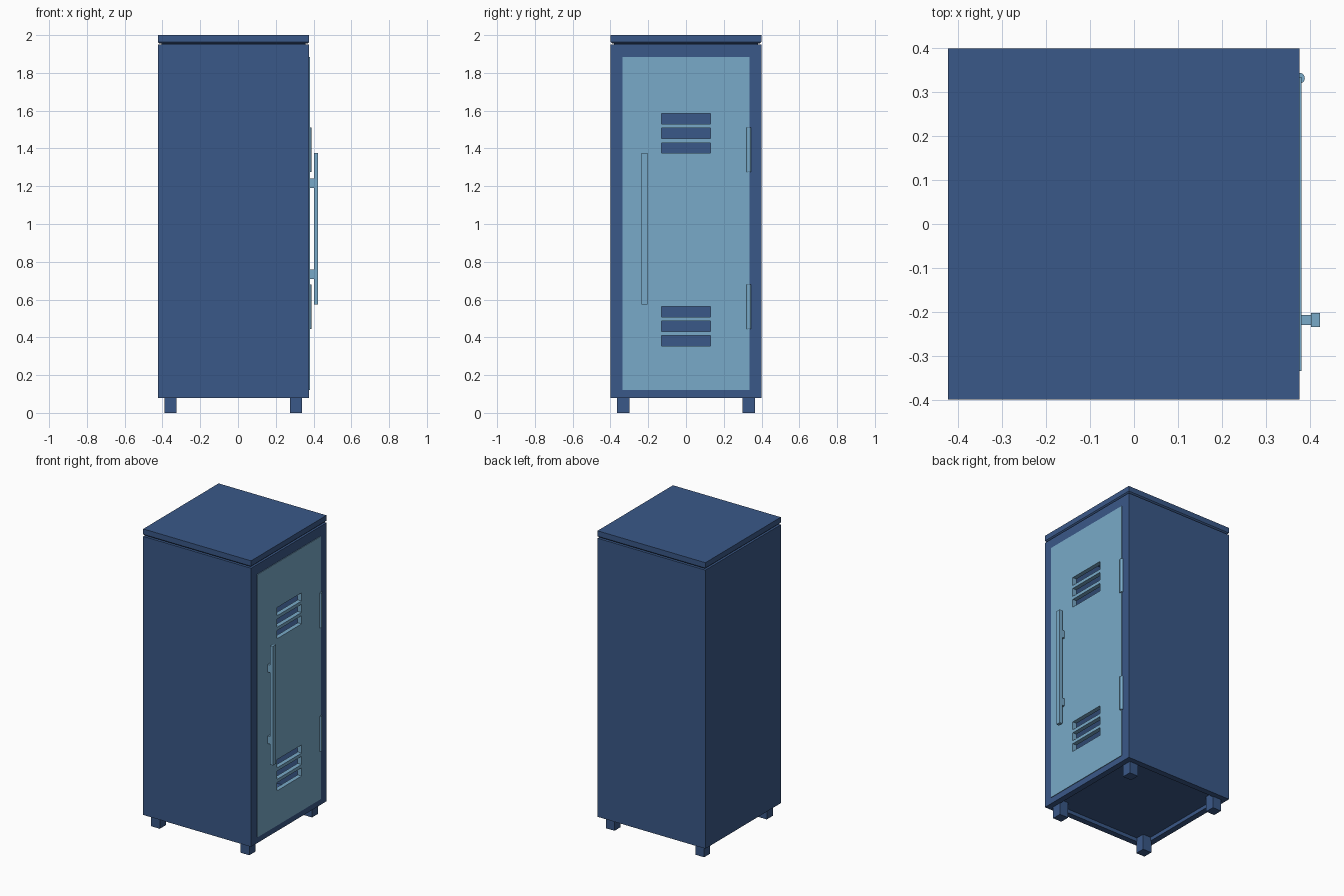
import bpy, bmesh
from mathutils import Matrix, Vector

if "Cube" in bpy.data.objects:
    bpy.data.objects.remove(bpy.data.objects["Cube"])


def material(name, rgb):
    m = bpy.data.materials.new(name)
    m.diffuse_color = (*rgb, 1)
    m.use_nodes = True
    m.node_tree.nodes["Principled BSDF"].inputs["Base Color"].default_value = m.diffuse_color
    return m


NAVY = material("navy_paint", (0.042, 0.098, 0.246))
SKY = material("light_blue_paint", (0.19, 0.40, 0.58))


def boxes(name, spans, mat=None):
    """One object made of boxes given as (x0, x1, y0, y1, z0, z1)."""
    bm = bmesh.new()
    for x0, x1, y0, y1, z0, z1 in spans:
        centre = Vector((x0 + x1, y0 + y1, z0 + z1)) / 2
        size = Matrix.Diagonal((x1 - x0, y1 - y0, z1 - z0, 1))
        bmesh.ops.create_cube(bm, size=1, matrix=Matrix.Translation(centre) @ size)
    me = bpy.data.meshes.new(name)
    bm.to_mesh(me)
    bm.free()
    ob = bpy.data.objects.new(name, me)
    bpy.context.collection.objects.link(ob)
    if mat:
        me.materials.append(mat)
    return ob


def cut(ob, spans):
    """Subtract boxes from an object."""
    cutter = boxes("cutter", spans)
    cutter.hide_render = True
    mod = ob.modifiers.new("cut", 'BOOLEAN')
    mod.operation = 'DIFFERENCE'
    mod.solver = 'EXACT'
    mod.object = cutter
    bpy.context.view_layer.objects.active = ob
    bpy.ops.object.modifier_apply(modifier=mod.name)
    bpy.data.objects.remove(cutter)


BACK, FRONT = -0.424, 0.377

# Hollow cabinet with door opening and recessed underside
cabinet = boxes("cabinet", [(BACK, FRONT, -0.4, 0.4, 0.08, 1.95)], NAVY)
cut(cabinet, [(BACK + 0.03, FRONT - 0.03, -0.37, 0.37, 0.12, 1.92)])
cut(cabinet, [(FRONT - 0.1, FRONT + 0.1, -0.335, 0.335, 0.1205, 1.885)])
cut(cabinet, [(BACK + 0.04, FRONT - 0.04, -0.36, 0.36, 0.0, 0.105)])

# Lid with chamfered lower edge, on a narrow neck
lid = boxes("lid", [(BACK, FRONT, -0.4, 0.4, 1.955, 2.0)], NAVY)
bm = bmesh.new()
bm.from_mesh(lid.data)
low = [e for e in bm.edges if all(v.co.z < 1.97 for v in e.verts)]
bmesh.ops.bevel(bm, geom=low, offset=0.009, segments=1, affect='EDGES')
bm.to_mesh(lid.data)
bm.free()
boxes("lid_neck", [(BACK + 0.02, FRONT - 0.02, -0.38, 0.38, 1.945, 1.958)], NAVY)

# Feet
for i, x in enumerate((-0.39, 0.275)):
    for j, y in enumerate((-0.365, 0.30)):
        boxes(f"foot_{i}{j}", [(x, x + 0.065, y, y + 0.065, 0, 0.106)], NAVY)

# Door with two groups of vent slots
door = boxes("door", [(0.352, 0.381, -0.335, 0.335, 0.1205, 1.885)], SKY)
cut(door, [(0.3, 0.45, -0.13, 0.13, z + k * 0.077, z + k * 0.077 + 0.055)
           for z in (0.354, 1.375) for k in range(3)])

# Handle bar and its two mounts
boxes("handle_bar", [(0.403, 0.424, -0.235, -0.203, 0.575, 1.375)], SKY)
for n, z in (("lower", 0.71), ("upper", 1.19)):
    boxes(f"handle_mount_{n}", [(0.378, 0.405, -0.23, -0.207, z, z + 0.05)], SKY)

# Hinge barrels
for n, z in (("lower", 0.5625), ("upper", 1.3925)):
    bpy.ops.mesh.primitive_cylinder_add(vertices=16, radius=0.0125, depth=0.235,
                                        location=(0.3765, 0.332, z))
    hinge = bpy.context.object
    hinge.name = f"hinge_{n}"
    hinge.data.materials.append(SKY)
    bpy.ops.object.shade_smooth_by_angle()
